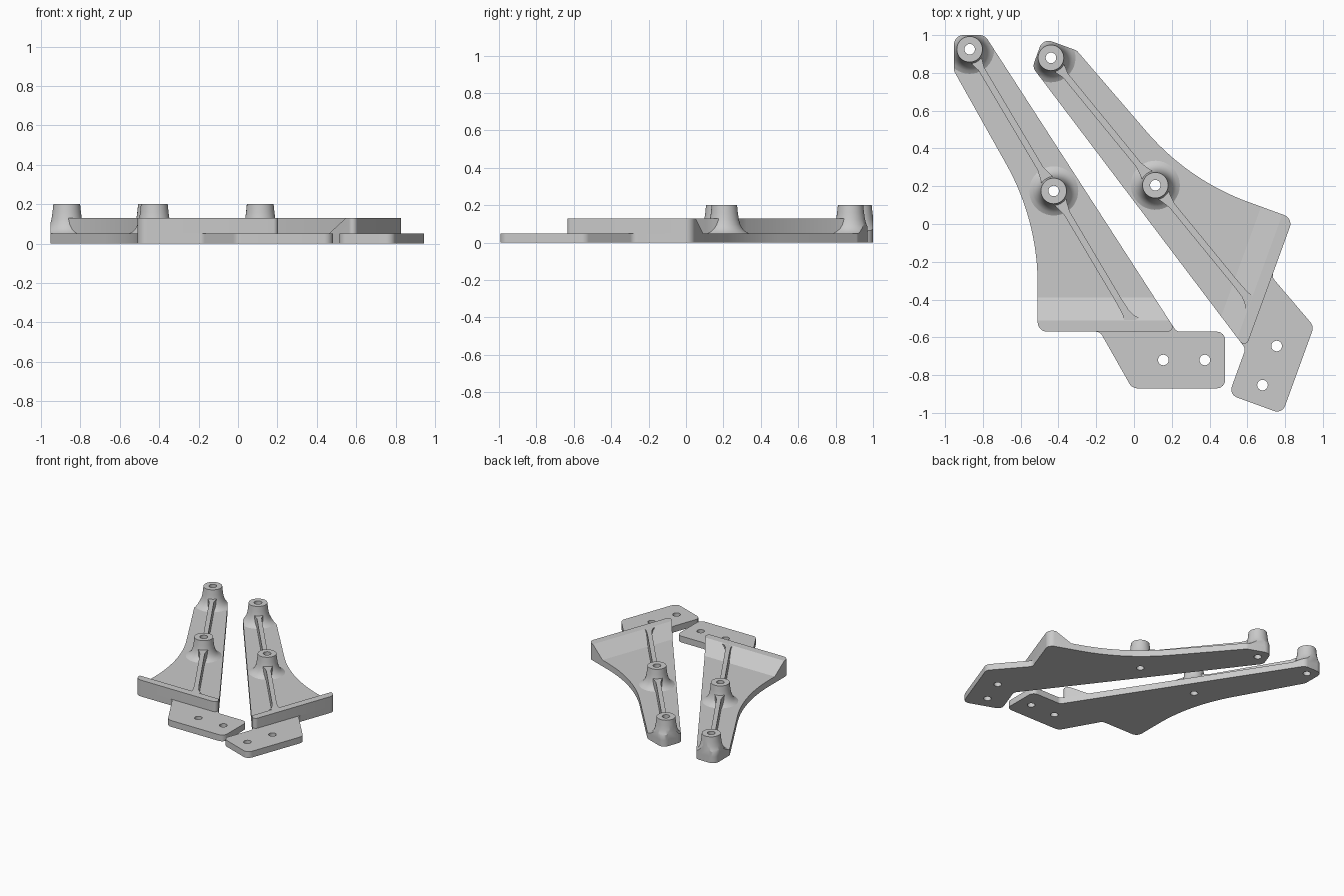
import bpy, bmesh, math
from mathutils import Vector, Matrix

cube = bpy.data.objects.get("Cube")
if cube:
    bpy.data.objects.remove(cube)

grey = bpy.data.materials.new("plain grey")
grey.use_nodes = True
colour = (0.59, 0.59, 0.59, 1)
grey.diffuse_color = colour
grey.node_tree.nodes["Principled BSDF"].inputs["Base Color"].default_value = colour

PLATE, WALL, TOP = 0.05, 0.13, 0.2
HOLE = 0.028
BOSSES = [Vector((-0.87, 0.925)), Vector((-0.425, 0.175))]
TAB_HOLES = [Vector((0.155, -0.72)), Vector((0.375, -0.72))]
parts = []


def rounded(corners, steps=8):
    """Polygon from (x, y, radius) corners, each replaced by an arc."""
    pts = []
    n = len(corners)
    for i, (x, y, r) in enumerate(corners):
        p = Vector((x, y))
        a = (Vector(corners[i - 1][:2]) - p).normalized()
        b = (Vector(corners[(i + 1) % n][:2]) - p).normalized()
        half = a.angle(b) / 2
        centre = p + (a + b).normalized() * r / math.sin(half)
        start = p + a * r / math.tan(half) - centre
        end = p + b * r / math.tan(half) - centre
        first = math.atan2(start.y, start.x)
        sweep = math.remainder(math.atan2(end.y, end.x) - first, math.tau)
        count = steps * 3 if r > 1 else steps
        for k in range(count + 1):
            angle = first + sweep * k / count
            pts.append(centre + r * Vector((math.cos(angle), math.sin(angle))))
    return pts


def make(name, bm):
    bmesh.ops.recalc_face_normals(bm, faces=bm.faces)
    mesh = bpy.data.meshes.new(name)
    bm.to_mesh(mesh)
    bm.free()
    mesh.materials.append(grey)
    ob = bpy.data.objects.new(name, mesh)
    bpy.context.collection.objects.link(ob)
    return ob


def prism(name, pts, axis, low, high):
    """Extrude a flat outline along z, or a (y, z) section along x."""
    bm = bmesh.new()
    place = (lambda p, d: (p[0], p[1], d)) if axis == "z" else (lambda p, d: (d, p[0], p[1]))
    face = bm.faces.new([bm.verts.new(place(p, low)) for p in pts])
    new = bmesh.ops.extrude_face_region(bm, geom=[face])["geom"]
    shift = Vector(place((0, 0), high - low))
    bmesh.ops.translate(bm, vec=shift, verts=[v for v in new if isinstance(v, bmesh.types.BMVert)])
    return make(name, bm)


def lathe(name, profile, centre, n=40):
    """Closed ring swept from an (r, z) section."""
    bm = bmesh.new()
    rings = [[bm.verts.new((centre.x + r * math.cos(math.tau * k / n),
                            centre.y + r * math.sin(math.tau * k / n), z))
              for k in range(n)] for r, z in profile]
    for i, ring in enumerate(rings):
        prev = rings[i - 1]
        for k in range(n):
            j = (k + 1) % n
            bm.faces.new((prev[k], prev[j], ring[j], ring[k]))
    return make(name, bm)


def boolean(ob, cutter, operation):
    mod = ob.modifiers.new("cut", "BOOLEAN")
    mod.operation, mod.solver, mod.object = operation, "EXACT", cutter
    bpy.context.view_layer.update()
    result = bpy.data.meshes.new_from_object(ob.evaluated_get(bpy.context.evaluated_depsgraph_get()))
    ob.modifiers.clear()
    ob.data = result


# Outlines: tapering arm, and the same arm with the mounting tab added
head = [(-0.79, 1.0, 0.05), (-0.953, 1.0, 0.05), (-0.953, 0.81, 0.04),
        (-0.51, 0.02, 1.3), (-0.51, -0.57, 0.05)]
tab = [(-0.18, -0.57, 0.04), (-0.01, -0.87, 0.05), (0.483, -0.87, 0.045),
       (0.483, -0.57, 0.045), (0.225, -0.57, 0.04)]
arm = rounded(head + [(0.225, -0.57, 0.025)])

# Flat base plate with through holes
plate = prism("right_plate", rounded(head + tab), "z", 0, PLATE)
for c in BOSSES + TAB_HOLES:
    circle = [c + Vector((HOLE * math.cos(a), HOLE * math.sin(a)))
              for a in (math.tau * k / 40 for k in range(40))]
    drill = prism("drill", circle, "z", -0.1, 0.1)
    boolean(plate, drill, "DIFFERENCE")
    bpy.data.objects.remove(drill)
parts.append(plate)

# End wall with sloped back, trimmed to the arm outline
clip = prism("clip", arm, "z", -0.1, 0.4)
section = [(-0.7, PLATE), (-0.7, WALL), (-0.51, WALL), (-0.39, PLATE)]
wall = prism("right_end_wall", section, "x", -0.8, 0.6)
boolean(wall, clip, "INTERSECT")
parts.append(wall)

# Flared bosses, trimmed to the arm outline
flare = [(0.13, PLATE), (0.112, 0.06), (0.097, 0.075), (0.085, 0.097), (0.077, 0.125),
         (0.072, 0.16), (0.068, TOP), (HOLE, TOP), (HOLE, PLATE)]
for label, c in zip(("rear", "middle"), BOSSES):
    boss = lathe("right_" + label + "_boss", flare, c)
    boolean(boss, clip, "INTERSECT")
    parts.append(boss)
bpy.data.objects.remove(clip)

# Stiffening ribs along the boss line, widened where they meet other parts
along = (BOSSES[1] - BOSSES[0]).normalized()
side = Vector((-along.y, along.x))
span = (BOSSES[1] - BOSSES[0]).length
reach = (BOSSES[1].y + 0.52) / -along.y


def rib(name, origin, stations):
    left = [origin + along * d + side * w for d, w in stations]
    right = [origin + along * d - side * w for d, w in reversed(stations)]
    parts.append(prism(name, left + right, "z", PLATE - 0.01, WALL - 0.001))


thin = 0.017
rib("right_rear_rib", BOSSES[0], [(0.05, 0.035), (0.085, 0.028), (0.12, thin), (span - 0.14, thin),
                                  (span - 0.1, 0.026), (span - 0.05, 0.04)])
rib("right_front_rib", BOSSES[1], [(0.05, 0.04), (0.1, 0.026), (0.14, thin), (reach - 0.13, thin),
                                   (reach - 0.06, 0.02), (reach - 0.025, 0.03), (reach, 0.045)])

# Mirrored second bracket, turned and set beside the first
turn = (Matrix.Translation((0.132, -0.254, 0)) @ Matrix.Rotation(math.radians(70), 4, "Z")
        @ Matrix.Diagonal((-1, 1, 1, 1)))
for ob in list(parts):
    twin = ob.copy()
    twin.data = ob.data.copy()
    twin.name = ob.name.replace("right_", "left_")
    twin.data.transform(turn)
    twin.data.flip_normals()
    bpy.context.collection.objects.link(twin)
    parts.append(twin)

# Smooth curves, sharp edges
bpy.ops.object.select_all(action="DESELECT")
for ob in parts:
    ob.select_set(True)
bpy.context.view_layer.objects.active = parts[0]
bpy.ops.object.shade_smooth_by_angle(angle=math.radians(30))
